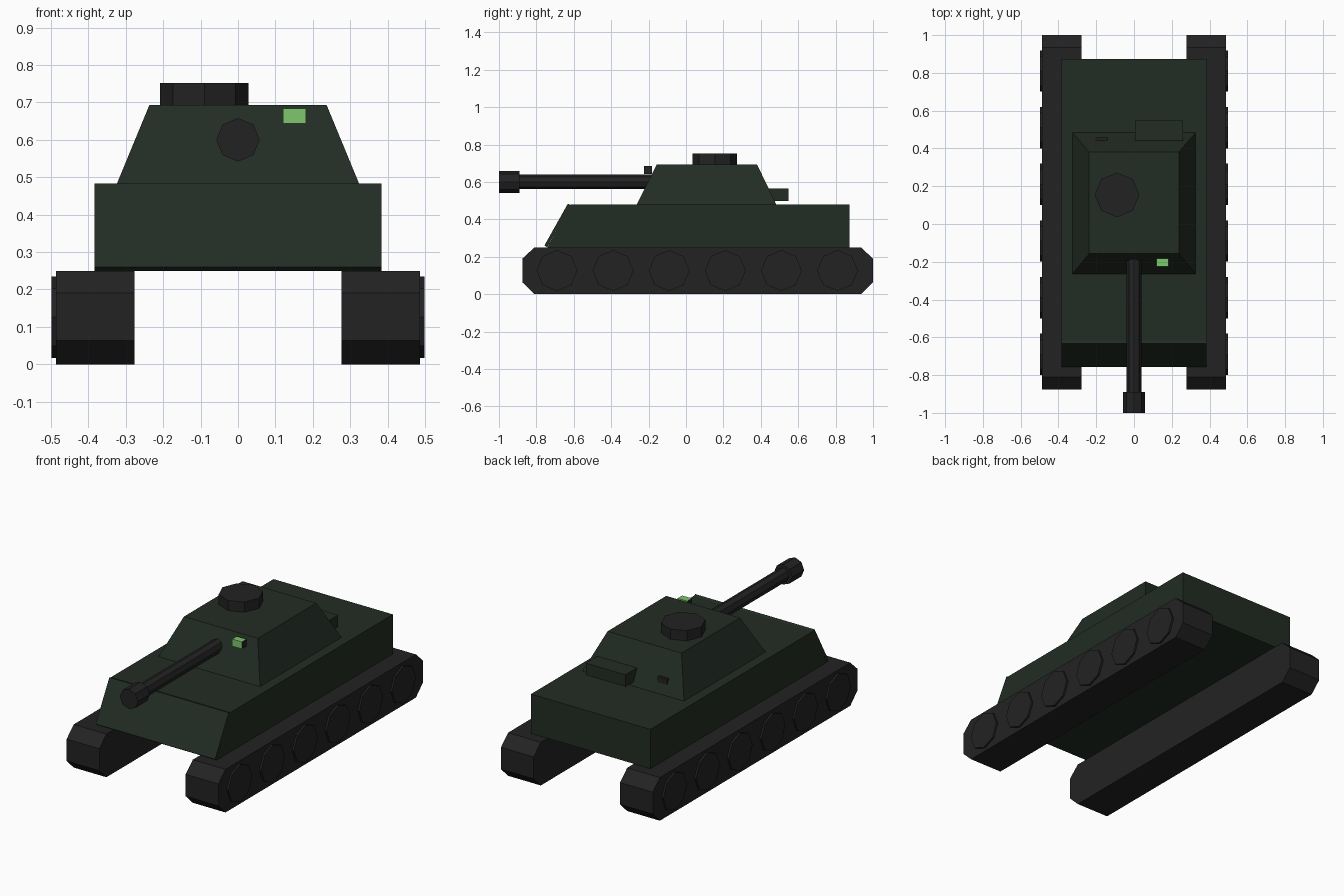
import bpy, bmesh
from math import pi
from mathutils import Matrix, Vector

cube = bpy.data.objects.get("Cube")
if cube:
    bpy.data.objects.remove(cube, do_unlink=True)


def material(name, colour):
    m = bpy.data.materials.new(name)
    m.use_nodes = True
    m.diffuse_color = (*colour, 1)
    bsdf = m.node_tree.nodes["Principled BSDF"]
    bsdf.inputs["Base Color"].default_value = (*colour, 1)
    bsdf.inputs["Roughness"].default_value = 0.8
    return m


GREEN = material("dark green", (0.016, 0.026, 0.017))
GREY = material("charcoal", (0.0165, 0.0165, 0.0165))
LIME = material("light green", (0.21, 0.57, 0.155))


def finish(name, bm, *mats):
    bmesh.ops.recalc_face_normals(bm, faces=bm.faces)
    mesh = bpy.data.meshes.new(name)
    bm.to_mesh(mesh)
    bm.free()
    for m in mats:
        mesh.materials.append(m)
    ob = bpy.data.objects.new(name, mesh)
    bpy.context.collection.objects.link(ob)
    return ob


def prism(name, profile, x0, x1, mat):
    """Side profile of (y, z) points extruded from x0 to x1."""
    bm = bmesh.new()
    face = bm.faces.new([bm.verts.new((x0, y, z)) for y, z in profile])
    ext = bmesh.ops.extrude_face_region(bm, geom=[face])
    verts = [g for g in ext["geom"] if isinstance(g, bmesh.types.BMVert)]
    bmesh.ops.translate(bm, verts=verts, vec=(x1 - x0, 0, 0))
    return finish(name, bm, mat)


def box(name, lo, hi, mat):
    (x0, y0, z0), (x1, y1, z1) = lo, hi
    return prism(name, [(y0, z0), (y1, z0), (y1, z1), (y0, z1)], x0, x1, mat)


def octagon(name, start, end, radius, mat):
    """Eight-sided cylinder with its corners on the axes."""
    start, end = Vector(start), Vector(end)
    axis = end - start
    bm = bmesh.new()
    bmesh.ops.create_cone(bm, cap_ends=True, segments=8, radius1=radius,
                          radius2=radius, depth=axis.length)
    if abs(axis.x) > 0:
        turn = Matrix.Rotation(pi / 2, 4, "Y")
    elif abs(axis.y) > 0:
        turn = Matrix.Rotation(pi / 2, 4, "X")
    else:
        turn = Matrix.Identity(4)
    bm.transform(Matrix.Translation((start + end) / 2) @ turn)
    return finish(name, bm, mat)


# Tracks and road wheels on both sides
track = [(-0.81, 0), (0.935, 0), (1, 0.063), (1, 0.19), (0.935, 0.25),
         (-0.81, 0.25), (-0.875, 0.19), (-0.875, 0.063)]
for side, s in (("left", 1), ("right", -1)):
    prism(f"{side}_track", track, s * 0.277, s * 0.487, GREY)
    for i in range(6):
        y = -0.69 + 0.3 * i
        octagon(f"{side}_wheel_{i + 1}", (s * 0.46, y, 0.126),
                (s * 0.498, y, 0.126), 0.109, GREY)

# Hull with a sloping front plate
prism("hull", [(-0.742, 0.25), (0.873, 0.25), (0.873, 0.478), (-0.617, 0.478)],
      -0.383, 0.383, GREEN)
prism("front_plate", [(-0.743, 0.251), (-0.757, 0.26), (-0.632, 0.483),
                      (-0.616, 0.476)], -0.383, 0.383, GREEN)

# Tapered turret
bm = bmesh.new()
bmesh.ops.create_cube(bm, size=2)
for v in bm.verts:
    top = v.co.z > 0
    front = v.co.y < 0
    v.co.x *= 0.237 if top else 0.327
    if top:
        v.co.y = -0.157 if front else 0.38
    else:
        v.co.y = -0.265 if front else 0.485
    v.co.z = 0.693 if top else 0.475
finish("turret", bm, GREEN)
box("turret_bin", (0.005, 0.4, 0.497), (0.26, 0.547, 0.566), GREEN)
box("rear_port", (-0.2, 0.41, 0.526), (-0.14, 0.459, 0.562), GREY)
octagon("hatch", (-0.09, 0.154, 0.68), (-0.09, 0.154, 0.752), 0.118, GREY)

# Gun
octagon("barrel", (0, -0.95, 0.6), (0, -0.12, 0.6), 0.039, GREY)
octagon("muzzle", (0, -1, 0.6), (0, -0.89, 0.6), 0.058, GREY)

# Gun sight with dark cheeks
sight = box("sight", (0.12, -0.225, 0.643), (0.182, -0.183, 0.684), LIME)
sight.data.materials.append(GREY)
for p in sight.data.polygons:
    p.material_index = 1 if abs(p.normal.x) > 0.5 else 0
